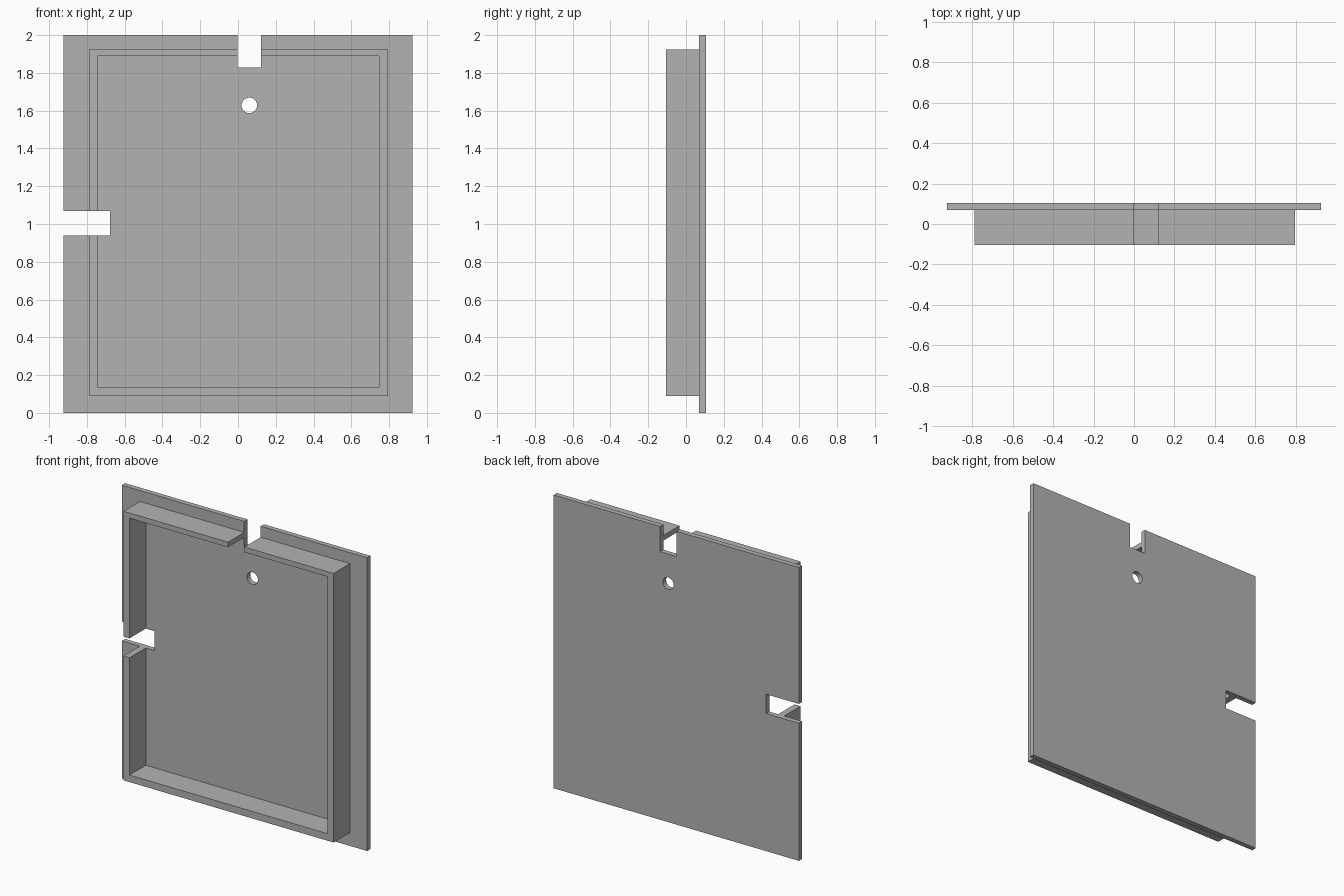
import bpy

if "Cube" in bpy.data.objects:
    bpy.data.objects.remove(bpy.data.objects["Cube"], do_unlink=True)

BACK, SEAM, FRONT = 0.105, 0.07, -0.105

grey = bpy.data.materials.new("plain grey")
grey.use_nodes = True
grey.diffuse_color = (0.45, 0.45, 0.45, 1)
grey.node_tree.nodes["Principled BSDF"].inputs["Base Color"].default_value = (0.45, 0.45, 0.45, 1)


def box(name, x, y, z):
    """Box spanning the given (low, high) ranges."""
    bpy.ops.mesh.primitive_cube_add(size=1, location=[sum(r) / 2 for r in (x, y, z)])
    ob = bpy.context.object
    ob.name = name
    ob.scale = [r[1] - r[0] for r in (x, y, z)]
    bpy.ops.object.transform_apply(location=True, rotation=True, scale=True)
    ob.data.materials.append(grey)
    return ob


def combine(target, tool, operation):
    """Apply a boolean and discard the tool."""
    tool.hide_render = True
    mod = target.modifiers.new(operation, 'BOOLEAN')
    mod.operation = operation
    mod.solver = 'EXACT'
    mod.object = tool
    bpy.context.view_layer.objects.active = target
    bpy.ops.object.modifier_apply(modifier=mod.name)
    bpy.data.objects.remove(tool, do_unlink=True)


# Back plate with the raised rim block, hollowed to the plate
cover = box("cover_panel", (-0.925, 0.925), (SEAM, BACK), (0, 2))
rim = box("rim", (-0.79, 0.795), (FRONT, SEAM + 0.01), (0.09, 1.925))
combine(cover, rim, 'UNION')
recess = box("recess", (-0.745, 0.747), (-0.3, SEAM), (0.138, 1.89))
combine(cover, recess, 'DIFFERENCE')

# Notches through the top and right edges
combine(cover, box("top_notch", (-0.002, 0.122), (-0.3, 0.3), (1.828, 2.2)), 'DIFFERENCE')
combine(cover, box("side_notch", (-1.2, -0.678), (-0.3, 0.3), (0.938, 1.07)), 'DIFFERENCE')

# Round hole below the top notch
bpy.ops.mesh.primitive_cylinder_add(vertices=48, radius=0.041, depth=0.6,
                                    location=(0.06, 0, 1.628), rotation=(1.5708, 0, 0))
combine(cover, bpy.context.object, 'DIFFERENCE')

bpy.ops.object.select_all(action='DESELECT')
cover.select_set(True)
bpy.context.view_layer.objects.active = cover
bpy.ops.object.shade_smooth_by_angle()
